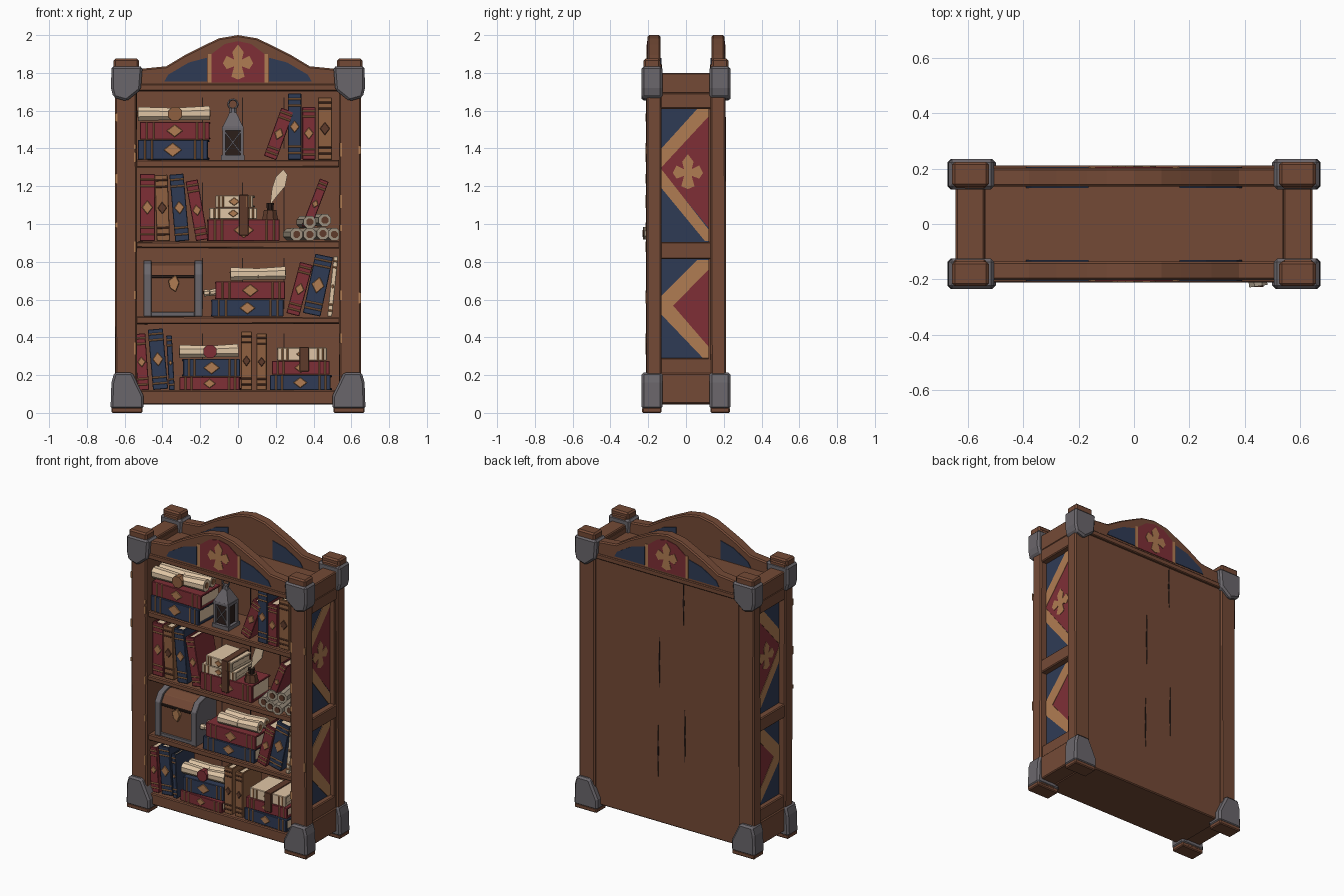
import bpy, bmesh, math, random
from mathutils import Matrix, Vector

random.seed(4)
if "Cube" in bpy.data.objects:
    bpy.data.objects.remove(bpy.data.objects["Cube"])

PALETTE = {"wood": "744A36", "dark_wood": "5E3B2B", "metal": "6A666B", "red": "7E2F36", "navy": "2F3B55",
           "gold": "B07C52", "parchment": "E0C6A6", "crack": "2B1E1A", "grey_paper": "A39684", "leather": "8F6040"}


def make_material(name, code):
    lin = [((int(code[i:i + 2], 16) / 255 + 0.055) / 1.055) ** 2.4 for i in (0, 2, 4)] + [1]
    m = bpy.data.materials.new(name)
    m.use_nodes = True
    m.diffuse_color = lin
    bsdf = m.node_tree.nodes["Principled BSDF"]
    bsdf.inputs["Base Color"].default_value = lin
    bsdf.inputs["Roughness"].default_value = 0.9
    return m


MATS = {n: make_material(n, c) for n, c in PALETTE.items()}
MAP = {"x": lambda u, v, w: (w, u, v), "y": lambda u, v, w: (u, w, v)}
FLEUR = [(0, .1), (.03, .06), (.02, .02), (.06, .04), (.08, 0), (.06, -.03), (.02, -.015), (.035, -.07), (0, -.085)]


def mirrored(half):
    """Close a half outline that starts and may end on the middle line."""
    return half + [(-u, v) for u, v in reversed(half) if u > 0]


class Part:
    """Collects coloured pieces into one mesh object."""

    def __init__(self, name):
        self.name, self.bm, self.names = name, bmesh.new(), []

    def paint(self, faces, mat):
        if mat not in self.names:
            self.names.append(mat)
        for f in faces:
            f.material_index = self.names.index(mat)

    def box(self, x0, x1, y0, y1, z0, z1, mat):
        m = Matrix.Translation(((x0 + x1) / 2, (y0 + y1) / 2, (z0 + z1) / 2)) @ Matrix.Diagonal(
            (abs(x1 - x0), abs(y1 - y0), abs(z1 - z0), 1))
        vs = bmesh.ops.create_cube(self.bm, size=1, matrix=m)["verts"]
        self.paint({f for v in vs for f in v.link_faces}, mat)
        return self

    def prism(self, pts, a, b, mat, axis="y"):
        lo, hi = ([self.bm.verts.new(MAP[axis](u, v, w)) for u, v in pts] for w in (a, b))
        n = len(pts)
        faces = [self.bm.faces.new(lo), self.bm.faces.new(hi[::-1])]
        faces += [self.bm.faces.new((lo[i], hi[i], hi[(i + 1) % n], lo[(i + 1) % n])) for i in range(n)]
        self.paint(faces, mat)
        return self

    def tube(self, start, end, r0, r1, mat, sides=8):
        start, end = Vector(start), Vector(end)
        d = end - start
        m = Matrix.Translation((start + end) / 2) @ d.to_track_quat("Z", "Y").to_matrix().to_4x4()
        m = m @ Matrix.Rotation(math.pi / sides, 4, "Z")
        vs = bmesh.ops.create_cone(self.bm, cap_ends=True, segments=sides, radius1=r0, radius2=r1,
                                   depth=d.length, matrix=m)["verts"]
        self.paint({f for v in vs for f in v.link_faces}, mat)
        return self

    def done(self, matrix=Matrix(), bevel=0, jitter=0):
        bmesh.ops.recalc_face_normals(self.bm, faces=self.bm.faces)
        for v in self.bm.verts:
            v.co += Vector([random.uniform(-jitter, jitter) for _ in range(3)])
        mesh = bpy.data.meshes.new(self.name)
        self.bm.to_mesh(mesh)
        self.bm.free()
        for n in self.names:
            mesh.materials.append(MATS[n])
        ob = bpy.data.objects.new(self.name, mesh)
        ob.matrix_world = matrix
        bpy.context.scene.collection.objects.link(ob)
        if bevel:
            mod = ob.modifiers.new("worn_edges", "BEVEL")
            mod.width, mod.segments = bevel, 1


# Carcass: back, top, bottom, shelves
Part("back_panel").box(-.54, .54, .1, .195, .06, 1.74, "wood").done()
Part("top_panel").box(-.54, .54, -.14, .14, 1.7, 1.75, "wood").done()
Part("bottom_panel").box(-.54, .54, -.195, .195, .045, .12, "wood").done(bevel=.006)
for z in (.49, .89, 1.32):
    Part("shelf").box(-.54, .54, -.19, .11, z - .018, z + .018, "wood").done(bevel=.006, jitter=.003)
cracks = Part("board_cracks")
for x, z0, z1 in ((-.12, 1.42, 1.72), (-.13, .5, .85), (.06, .95, 1.3), (.07, .35, .7)):
    cracks.prism([(x, z0), (x + .006, (z0 + z1) / 2), (x, z1), (x - .004, (z0 + z1) / 2)], .193, .199, "crack")
for x in (-.19, .02, .24):
    for z in (.25, .65, 1.05, 1.5):
        cracks.box(x, x + .006, .097, .101, z - .1, z + .17, "crack")
cracks.done()

# Posts, corner fittings and post caps at the four corners
FOOT = [(.675, .02), (.5, .02), (.5, .09), (.56, .215), (.655, .215), (.67, .16)]
HEAD = [(.67, 1.835), (.505, 1.835), (.515, 1.71), (.59, 1.65), (.66, 1.67), (.672, 1.72)]
for sx in (-1, 1):
    for sy in (-1, 1):
        Part("post").box(sx * .535, sx * .65, sy * .13, sy * .21, .01, 1.85, "wood").done(bevel=.008, jitter=.003)
        for name, shape in (("foot_fitting", FOOT), ("head_fitting", HEAD)):
            Part(name).prism([(sx * u, v) for u, v in shape], sy * .125, sy * .235, "metal").done(bevel=.012)
        Part("post_foot").box(sx * .505, sx * .67, sy * .13, sy * .232, 0, .03, "wood").done(bevel=.006)
        Part("post_cap").box(sx * .525, sx * .658, sy * .135, sy * .225, 1.82, 1.875, "wood").done(bevel=.01)

# Side walls with rails and painted panels
UPPER = {"red": [[(-.13, 1.31), (.12, 1.58), (.12, .98), (-.13, 1.28)]],
         "gold": [[(-.13, 1.4), (.06, 1.61), (.12, 1.61), (.12, 1.57), (-.13, 1.3)],
                  [(-.13, 1.19), (.1, .91), (.12, .91), (.12, .97), (-.13, 1.29)]]}
LOWER = {"red": [[(-.08, .57), (.12, .77), (.12, .35)]],
         "gold": [[(-.13, .62), (.06, .81), (.12, .81), (.12, .76), (-.07, .565), (-.13, .565)],
                  [(-.13, .52), (.09, .29), (.12, .29), (.12, .35), (-.07, .57), (-.13, .57)]]}
for s in (-1, 1):
    Part("side_wall").box(s * .535, s * .6, -.135, .135, .05, 1.78, "wood").done()
    for z0, z1 in ((.05, .21), (.2, .29), (.815, .905), (1.61, 1.695), (1.69, 1.8)):
        Part("side_rail").box(s * .54, s * (.645 if z1 != .29 else .637), -.135, .135, z0, z1, "wood").done(bevel=.006)
    Part("side_back_strip").box(s * .54, s * .635, .118, .135, .2, 1.7, "wood").done()
    paint = Part("side_painting")
    for z0, z1, art in ((.905, 1.61, UPPER), (.29, .815, LOWER)):
        paint.box(s * .6, s * .603, -.13, .12, z0, z1, "navy")
        for k, mat in enumerate(("red", "gold")):
            for shape in art[mat]:
                paint.prism(shape, s * .6, s * (.605 + .002 * k), mat, "x")
    paint.prism([(u + .01, v + 1.27) for u, v in mirrored(FLEUR)], s * .6, s * .608, "gold", "x").done()

# Front and back crests with painted arch
CREST = [(0, 2), (.1, 1.983), (.17, 1.95), (.28, 1.895), (.38, 1.835), (.53, 1.82), (.53, 1.71)]
ARCH = [(0, 1.968), (.07, 1.953), (.14, 1.9), (.14, 1.75)]
WING = [(.165, 1.755), (.39, 1.755), (.37, 1.79), (.26, 1.855), (.165, 1.88)]
for sy in (-1, 1):
    Part("crest").prism(mirrored(CREST), sy * .135, sy * .203, "wood").done(bevel=.008)
    Part("crest_rail").box(-.535, .535, sy * .13, sy * .212, 1.705, 1.74, "wood").done(bevel=.005)
    art = Part("crest_painting")
    for y, out in ((sy * .202, sy), (sy * .136, -sy)):
        for s in (-1, 1):
            art.prism([(s * u, v) for u, v in WING], y, y + out * .005, "navy")
            if out == sy:
                art.box(s * .14, s * .16, y, y + out * .005, 1.75, 1.9, "gold")
        if out == sy:
            art.prism(mirrored(ARCH), y, y + out * .005, "red")
            art.prism([(u, v + 1.85) for u, v in mirrored(FLEUR)], y, y + out * .008, "gold")
    art.done()

# Chipped paint on the front posts
chips = Part("paint_chips")
for s in (-1, 1):
    for _ in range(9):
        x, z = random.choice((.545, .645)), random.uniform(.3, 1.6)
        chips.box(s * (x - .006), s * (x + .006), -.214, -.208, z, z + random.uniform(.02, .06), "gold")
chips.done()


# Books: spine faces the front, optional lean or lying flat
def book(matrix, w, h, mat, d=.2):
    p = Part(mat + "_book")
    t = min(.012, w * .2)
    for s in (-1, 1):
        p.box(s * (w / 2 - t), s * w / 2, 0, d, 0, h, mat)
    p.box(-w / 2, w / 2, -.004, .012, 0, h, mat)
    p.box(-w / 2 + t, w / 2 - t, .01, d - .01, .008, h - .008, "parchment")
    trim = "gold" if mat != "leather" else "dark_wood"
    for k in (.1, .2, .82, .92):
        p.box(-w * .49, w * .49, -.008, 0, h * k - .005, h * k + .005, trim)
    e = w * .36
    p.prism([(0, h / 2 + e * 1.3), (e, h / 2), (0, h / 2 - e * 1.3), (-e, h / 2)], -.008, 0, trim)
    p.done(matrix, bevel=.003)


def standing(x, z, w, h, mat, lean=0):
    book(Matrix.Translation((x, -.165, z)) @ Matrix.Rotation(math.radians(lean), 4, "Y"), w, h, mat)


def lying(x0, x1, z0, z1, mat):
    yaw = Matrix.Rotation(random.uniform(-.05, .05), 4, "Z")
    m = Matrix.Translation((x0, -.17, (z0 + z1) / 2)) @ yaw @ Matrix.Rotation(math.pi / 2, 4, "Y")
    book(m, z1 - z0, x1 - x0, mat)


for args in ((.17, 1.35, .07, .27, "red", 20), (.3, 1.34, .07, .35, "navy"), (.375, 1.34, .07, .28, "red"),
             (.46, 1.34, .075, .33, "leather"), (-.48, .91, .08, .355, "red"), (-.395, .91, .07, .35, "leather", -2),
             (-.295, .91, .075, .355, "navy", -5), (-.19, .915, .065, .32, "red", -10),
             (.36, .98, .05, .27, "red", 21), (.29, .52, .07, .28, "red", 15), (.39, .52, .095, .32, "navy", 12),
             (.485, .51, .025, .32, "parchment", 6), (-.5, .12, .06, .3, "red", -4), (-.41, .125, .08, .32, "navy", -5),
             (-.35, .12, .03, .29, "navy", -3), (.045, .12, .06, .31, "leather"), (.125, .12, .055, .3, "leather")):
    standing(*args)
for args in ((-.53, -.16, 1.34, 1.445, "navy"), (-.52, -.15, 1.447, 1.54, "red"), (-.16, .22, .91, 1.025, "red"),
             (-.14, .24, .51, .6, "navy"), (-.12, .25, .602, .695, "red"), (-.31, .01, .12, .19, "red"),
             (-.29, .01, .192, .285, "navy"), (.17, .49, .12, .2, "navy"), (.18, .485, .202, .275, "red"),
             (-.15, .1, 1.027, 1.085, "parchment"), (-.12, .08, 1.087, 1.15, "parchment"),
             (.21, .47, .277, .345, "parchment")):
    lying(*args)
for x, z0, z1 in ((.03, .94, 1.155), (.35, .22, .35)):
    Part("book_strap").box(x - .025, x + .025, -.185, .04, z0, z1, "dark_wood").done(bevel=.003)


# Rolled parchments with ribbon or seal
def scroll(x0, x1, z, r, seal=None):
    p = Part("rolled_parchment")
    for y, k in ((-.13, 1), (-.06, .9)):
        p.tube((x0, y, z), ((x0 + x1) / 2, y, z), r * k, r * .85, "parchment")
        p.tube(((x0 + x1) / 2, y, z), (x1, y + .01, z + .005), r * .85, r * k, "parchment")
        p.tube((x0 - .003, y, z), (x1 + .003, y + .01, z + .005), r * .5, r * .5, "leather")
    if seal:
        x = x0 + (x1 - x0) * .52
        p.tube((x, -.13 - r * 1.15, z), (x, -.13, z), r, r, seal)
    p.done()


scroll(-.53, -.15, 1.583, .04, "leather")
scroll(-.31, 0, .325, .038, "red")
scroll(-.04, .25, .735, .038)
scroll(-.18, -.12, .635, .02)

# Stack of loose rolls poking out of the shelf
rolls = Part("roll_stack")
for x, z, tip in ((.31, .945, -.17), (.38, .945, -.2), (.45, .95, -.225), (.51, .945, -.18), (.38, 1.01, -.18), (.46, 1.02, -.19)):
    rolls.tube((x, tip, z), (x - .04, .05, z), .036, .034, "grey_paper")
    rolls.tube((x, tip - .003, z), (x, tip + .01, z), .02, .02, "dark_wood")
rolls.done()

# Ink pot and quill
pot = Part("ink_pot").tube((.17, -.1, 1.025), (.17, -.1, 1.075), .045, .035, "dark_wood")
pot.tube((.17, -.1, 1.075), (.17, -.1, 1.11), .018, .022, "crack").done()
Part("quill").prism([(.17, 1.1), (.2, 1.14), (.25, 1.2), (.262, 1.26), (.24, 1.29), (.2, 1.25), (.18, 1.19)],
                    -.105, -.097, "parchment").done()

# Lantern
lamp = Part("lantern").box(-.09, .035, -.15, -.03, 1.34, 1.365, "metal").box(-.07, .015, -.13, -.05, 1.365, 1.5, "crack")
for x in (-.075, .02):
    for y in (-.135, -.045):
        lamp.box(x - .008, x + .008, y - .008, y + .008, 1.36, 1.5, "metal")
for a, b in ((-.075, .02), (.02, -.075)):
    lamp.tube((a, -.136, 1.37), (b, -.136, 1.495), .005, .005, "metal", 4)
lamp.box(-.085, .03, -.145, -.035, 1.495, 1.515, "metal").tube((-.027, -.09, 1.51), (-.027, -.09, 1.59), .08, .025, "metal", 4)
lamp.tube((-.027, -.09, 1.59), (-.027, -.09, 1.615), .022, .018, "metal")
ring = [(-.027 + .026 * math.cos(i * math.pi / 4), -.09, 1.635 + .026 * math.sin(i * math.pi / 4)) for i in range(8)]
for i in range(8):
    lamp.tube(ring[i - 1], ring[i], .006, .006, "metal", 5)
lamp.done()

# Chest with arched lid, metal bands and clasp
PROFILE = [(-.16, .51), (-.16, .73), (-.13, .78), (-.07, .8), (0, .78), (.03, .73), (.03, .51)]
chest = Part("chest").prism(PROFILE, -.49, -.195, "wood", "x")
band = [(-.065 + (y + .065) * 1.15, .508 + (z - .508) * 1.03) for y, z in PROFILE]
for x in (-.5, -.23):
    chest.prism(band, x, x + .042, "metal", "x")
chest.box(-.46, -.23, -.168, -.15, .715, .73, "crack").box(-.46, -.23, -.168, -.15, .51, .535, "metal")
chest.prism([(-.37, .7), (-.33, .73), (-.31, .69), (-.33, .64), (-.36, .66)], -.178, -.155, "gold").done(bevel=.003)
